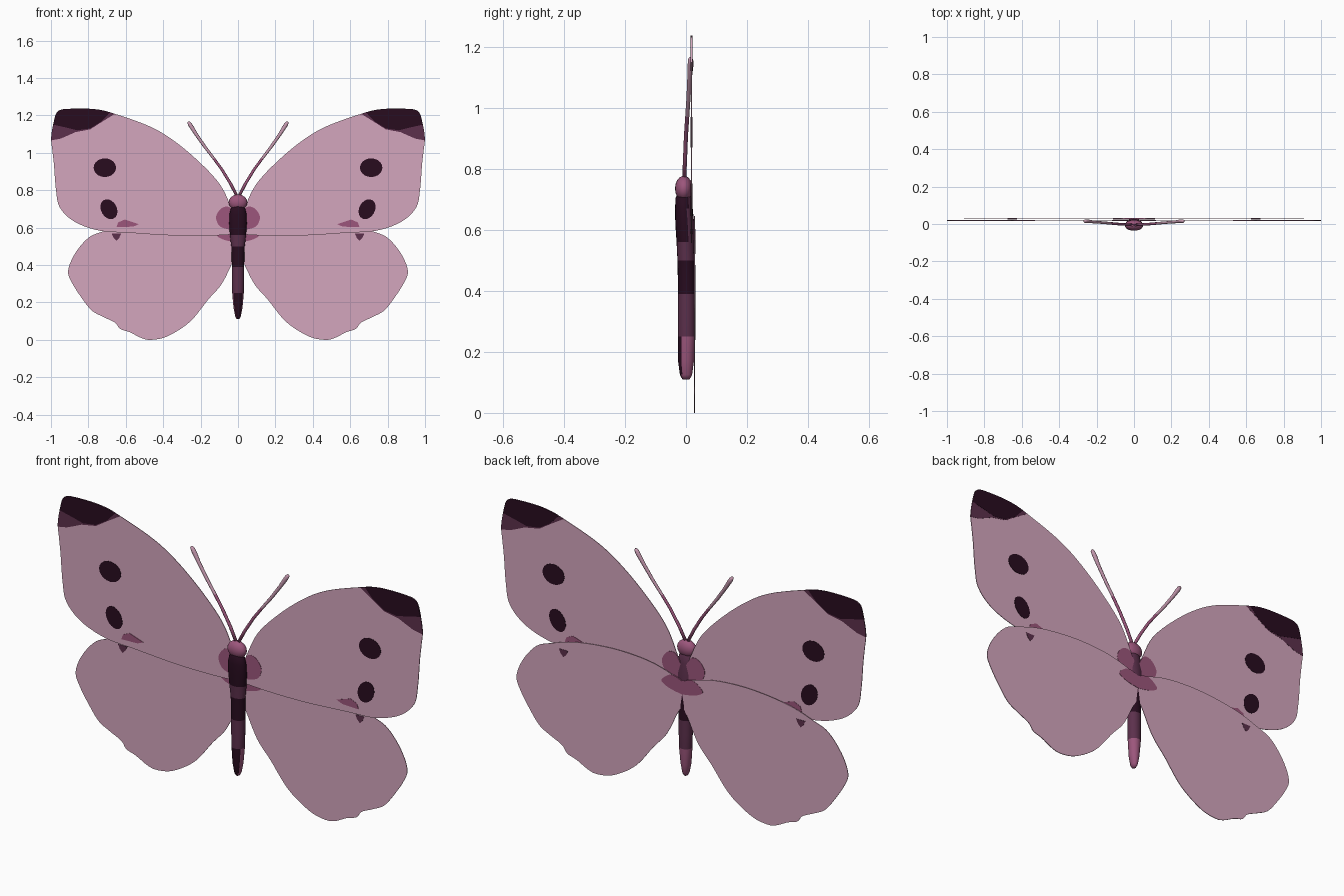
import bpy, bmesh, math
from mathutils import Vector


def material(name, r, g, b):
    lin = [((c / 255 + 0.055) / 1.055) ** 2.4 for c in (r, g, b)]
    m = bpy.data.materials.new(name)
    m.diffuse_color = (*lin, 1)
    return m


PINK = material("wing pink", 212, 166, 189)
PALE = material("pale rose", 196, 152, 174)
ROSE = material("rose plum", 156, 86, 124)
PLUM = material("deep plum", 92, 48, 76)
DARK = material("near black plum", 40, 12, 31)


def finish(bm, name, mats, mirror):
    bmesh.ops.recalc_face_normals(bm, faces=bm.faces)
    me = bpy.data.meshes.new(name)
    bm.to_mesh(me)
    bm.free()
    for m in mats:
        me.materials.append(m)
    ob = bpy.data.objects.new(name, me)
    bpy.context.collection.objects.link(ob)
    if mirror:
        ob.modifiers.new("Mirror", 'MIRROR').use_mirror_merge = False
    return ob


def smooth(pts, n=5):
    """Smooth curve through the given (x, z) points."""
    p = [Vector(q) for q in pts]
    p = [p[0]] + p + [p[-1]]
    out = []
    for a, b, c, d in zip(p, p[1:], p[2:], p[3:]):
        for i in range(n):
            t = i / n
            v = 0.5 * (2 * b + (c - a) * t + (2 * a - 5 * b + 4 * c - d) * t * t
                       + (3 * b - a - 3 * c + d) * t ** 3)
            out.append((max(v.x, 0), max(v.y, 0)))
    return out + [tuple(pts[-1])]


def plate(name, outline, y, thick, mat):
    """Thin flat plate in the xz plane, mirrored to the other side."""
    bm = bmesh.new()
    f = [bm.verts.new((x, y - thick / 2, z)) for x, z in outline]
    b = [bm.verts.new((x, y + thick / 2, z)) for x, z in outline]
    bm.faces.new(f)
    bm.faces.new(b[::-1])
    n = len(f)
    for i in range(n):
        j = (i + 1) % n
        bm.faces.new((f[i], b[i], b[j], f[j]))
    return finish(bm, name, [mat], True)


def ellipse(cx, cz, rx, rz, tilt=0, n=20):
    pts = []
    for i in range(n):
        a = 2 * math.pi * i / n
        u, v = rx * math.cos(a), rz * math.sin(a)
        pts.append((cx + u * math.cos(tilt) - v * math.sin(tilt),
                    cz + u * math.sin(tilt) + v * math.cos(tilt)))
    return pts


def loft(name, rings, mats, rule, mirror=False, n=20):
    """Skin through horizontal ellipses given as (x, y, z, rx, ry)."""
    bm = bmesh.new()
    rows = [[bm.verts.new((x + rx * math.cos(2 * math.pi * i / n),
                           y + ry * math.sin(2 * math.pi * i / n), z))
             for i in range(n)] for x, y, z, rx, ry in rings]
    for lo, hi in zip(rows, rows[1:]):
        for i in range(n):
            j = (i + 1) % n
            bm.faces.new((lo[i], lo[j], hi[j], hi[i]))
    bm.faces.new(rows[0])
    bm.faces.new(rows[-1])
    for f in bm.faces:
        f.smooth = True
        f.material_index = rule(f.calc_center_median())
    return finish(bm, name, mats, mirror)


FORE_Y, HIND_Y, WING, MARK = 0.018, 0.028, 0.003, 0.006

# Forewings, in front of the hindwings
fore = smooth([(0, 0.62), (0.037, 0.71), (0.096, 0.83), (0.203, 0.947), (0.337, 1.06),
               (0.47, 1.14), (0.658, 1.208), (0.765, 1.233), (0.9, 1.235), (0.963, 1.222),
               (0.985, 1.166), (0.999, 1.08), (0.993, 1.016), (0.984, 0.936), (0.973, 0.80),
               (0.952, 0.706), (0.872, 0.63), (0.738, 0.583), (0.58, 0.572), (0.4, 0.56),
               (0.257, 0.556), (0.12, 0.558), (0, 0.565)])
plate("forewing", fore, FORE_Y, WING, PINK)

# Hindwings with a scalloped outer edge
hind = smooth([(0, 0.585), (0.15, 0.63), (0.3, 0.645), (0.45, 0.64), (0.6, 0.618),
               (0.72, 0.58), (0.80, 0.545), (0.872, 0.46), (0.908, 0.37), (0.888, 0.305),
               (0.829, 0.214), (0.78, 0.155), (0.722, 0.123), (0.658, 0.092), (0.63, 0.058),
               (0.578, 0.04), (0.513, 0.008), (0.46, 0.0), (0.374, 0.02), (0.257, 0.096),
               (0.16, 0.214), (0.086, 0.30), (0.027, 0.417), (0, 0.46)])
plate("hindwing", hind, HIND_Y, WING, PINK)

# Dark wing tips with a lighter fringe, following the wing edge
fringe = [p for p in fore if p[1] > 1.20 - (p[0] - 0.66) * 0.4]
plate("wing_tip_fringe", fringe + [(0.95, 1.075), (0.91, 1.092), (0.87, 1.11), (0.79, 1.125),
                                   (0.72, 1.17)], FORE_Y, MARK - 0.0015, PLUM)
tip = [p for p in fore if p[1] > 1.21 - (p[0] - 0.66) * 0.2]
plate("wing_tip", tip + [(0.92, 1.135), (0.86, 1.12), (0.79, 1.13), (0.73, 1.167)],
      FORE_Y, MARK, DARK)

# Wing spots and small marks
plate("upper_spot", ellipse(0.712, 0.92, 0.06, 0.05), FORE_Y, MARK, DARK)
plate("lower_spot", ellipse(0.69, 0.698, 0.042, 0.056, -0.5), FORE_Y, MARK, DARK)
plate("forewing_mark", [(0.64, 0.628), (0.605, 0.643), (0.53, 0.618), (0.56, 0.605),
                        (0.65, 0.602)], FORE_Y, MARK, ROSE)
plate("hindwing_mark", [(0.675, 0.567), (0.625, 0.567), (0.635, 0.545), (0.65, 0.53),
                        (0.665, 0.545)], HIND_Y, MARK, PLUM)

# Plum patches at the wing roots
plate("forewing_root_patch", smooth([(0, 0.63), (0.04, 0.705), (0.085, 0.705), (0.117, 0.66),
                                     (0.1, 0.61), (0.05, 0.59), (0, 0.585)]), FORE_Y, MARK, ROSE)
plate("hindwing_root_patch", smooth([(0, 0.585), (0.06, 0.602), (0.112, 0.565), (0.095, 0.543),
                                     (0.05, 0.528), (0, 0.52)]), HIND_Y, MARK, ROSE)


# Thorax and abdomen, coloured in bands
def body_colour(c):
    if c.z < 0.25:
        return 0 if c.y < -0.012 else 2
    if c.z < 0.39:
        return 1
    if c.z < 0.50:
        return 0
    if c.z < 0.56:
        return 1
    return 0 if c.y < 0.005 else 1


loft("body", [(0, 0, 0.11, 0.008, 0.012), (0, 0, 0.125, 0.015, 0.02), (0, 0, 0.17, 0.024, 0.026),
              (0, 0.002, 0.25, 0.031, 0.029), (0, 0.002, 0.32, 0.033, 0.029),
              (0, 0.002, 0.39, 0.033, 0.029), (0, 0.002, 0.45, 0.034, 0.029),
              (0, 0.001, 0.50, 0.036, 0.029), (0, -0.001, 0.56, 0.043, 0.03),
              (0, -0.004, 0.62, 0.047, 0.031), (0, -0.007, 0.67, 0.046, 0.029),
              (0, -0.008, 0.705, 0.037, 0.026), (0, -0.008, 0.72, 0.02, 0.018)],
     [DARK, PLUM, ROSE], body_colour)

# Head
loft("head", [(0, -0.007, 0.735 + 0.042 * math.sin(a), 0.05 * math.cos(a), 0.029 * math.cos(a))
              for a in [math.radians(d) for d in range(-80, 81, 20)]], [ROSE], lambda c: 0)

# Antennae with slightly clubbed pale ends
loft("antenna", [(0.004, -0.006, 0.765, 0.009, 0.007), (0.04, -0.003, 0.835, 0.009, 0.007),
                 (0.086, 0, 0.91, 0.009, 0.007), (0.13, 0.004, 0.97, 0.009, 0.007),
                 (0.176, 0.008, 1.03, 0.01, 0.007), (0.225, 0.012, 1.10, 0.011, 0.008),
                 (0.25, 0.015, 1.14, 0.013, 0.01), (0.26, 0.015, 1.158, 0.011, 0.009),
                 (0.263, 0.015, 1.166, 0.005, 0.004)],
     [ROSE, PALE], lambda c: 1 if c.z > 0.97 else 0, mirror=True, n=10)
